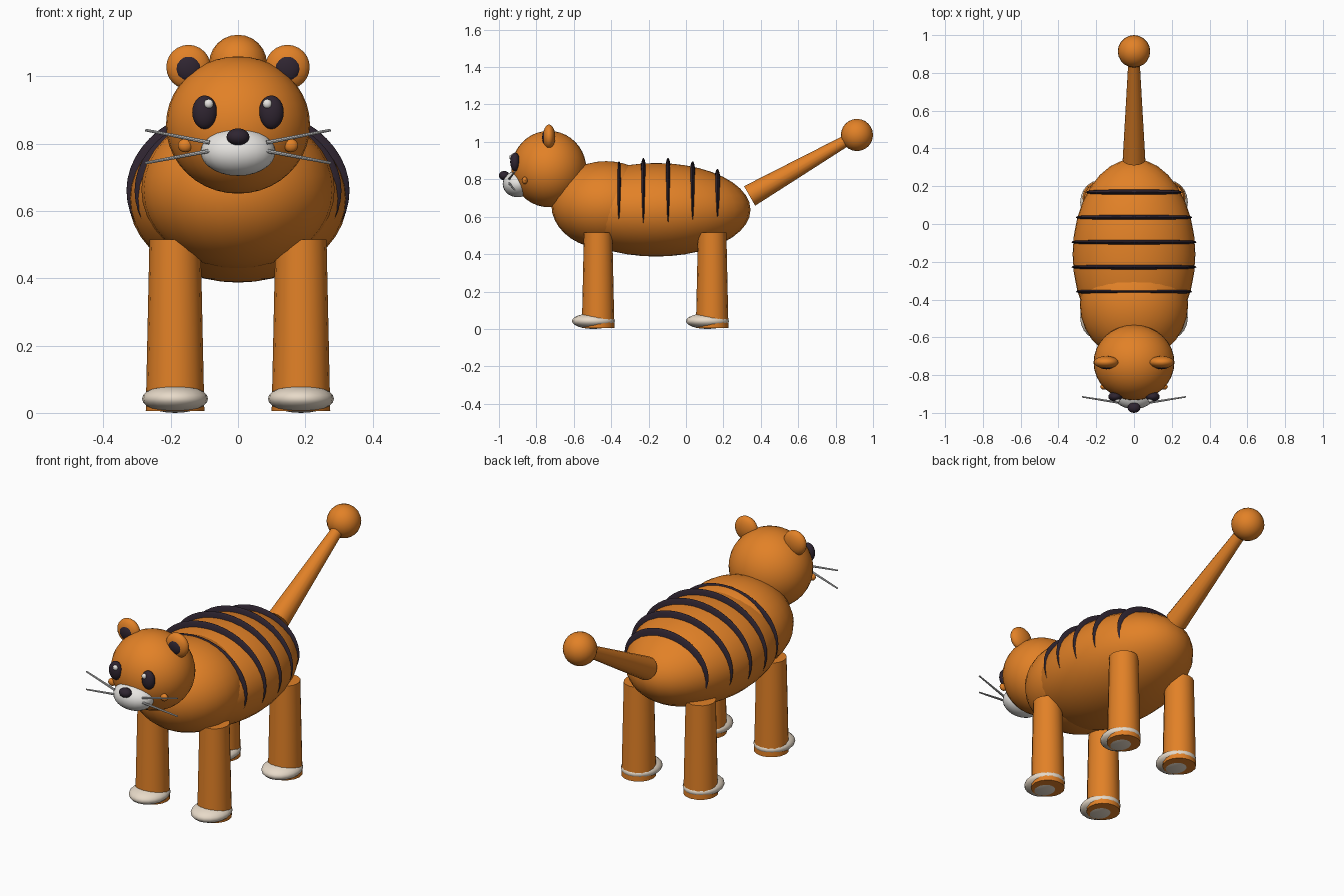
import bpy, math
from mathutils import Vector

if "Cube" in bpy.data.objects:
    bpy.data.objects.remove(bpy.data.objects["Cube"])


def material(name, rgb):
    m = bpy.data.materials.new(name)
    m.diffuse_color = (*rgb, 1)
    m.use_nodes = True
    m.node_tree.nodes["Principled BSDF"].inputs["Base Color"].default_value = m.diffuse_color
    return m


ORANGE = material("orange fur", (0.76, 0.22, 0.02))
DARK = material("dark plum", (0.028, 0.018, 0.030))
CREAM = material("cream", (0.80, 0.70, 0.58))
WHITE = material("soft white", (0.82, 0.80, 0.77))
GREY = material("whisker grey", (0.62, 0.62, 0.62))


def finish(name, mat):
    ob = bpy.context.object
    ob.name = name
    ob.data.materials.append(mat)
    bpy.ops.object.shade_smooth_by_angle(angle=math.radians(40))
    return ob


def ellipsoid(name, centre, radii, mat, segs=24, rings=14):
    bpy.ops.mesh.primitive_uv_sphere_add(segments=segs, ring_count=rings, radius=1, location=centre)
    bpy.context.object.scale = radii
    bpy.ops.object.transform_apply(location=False, rotation=False, scale=True)
    return finish(name, mat)


def rod(name, a, b, r1, r2, mat, sides=16):
    """Tapered cylinder from a to b."""
    a, b = Vector(a), Vector(b)
    bpy.ops.mesh.primitive_cone_add(vertices=sides, radius1=r1, radius2=r2,
                                    depth=(b - a).length, location=(a + b) / 2)
    bpy.context.object.rotation_euler = (b - a).to_track_quat('Z', 'Y').to_euler()
    return finish(name, mat)


# torso and chest
BODY_Y, BODY_R = -0.16, (0.325, 0.505, 0.25)
ellipsoid("body", (0, BODY_Y, 0.637), BODY_R, ORANGE, 32, 20)
ellipsoid("chest", (0, -0.427, 0.663), (0.287, 0.293, 0.234), ORANGE, 28, 18)

# stripes: thin discs that just break through the back
for i, y in enumerate((-0.358, -0.228, -0.096, 0.035, 0.168)):
    k = math.sqrt(1 - ((y - BODY_Y) / BODY_R[1]) ** 2)
    ellipsoid(f"stripe_{i + 1}", (0, y, 0.66), (0.334 * k, 0.025, 0.257 * k), DARK, 32, 24)

# head, muzzle, nose
ellipsoid("head", (0, -0.733, 0.855), (0.214, 0.2, 0.204), ORANGE, 32, 20)
ellipsoid("muzzle", (0, -0.90, 0.775), (0.111, 0.08, 0.071), WHITE)
ellipsoid("nose", (0, -0.972, 0.82), (0.034, 0.028, 0.025), DARK, 16, 10)

for side, s in (("left", 1), ("right", -1)):
    # ears
    ellipsoid(f"ear_{side}", (s * 0.147, -0.732, 1.027), (0.066, 0.033, 0.066), ORANGE, 20, 12)
    ellipsoid(f"inner_ear_{side}", (s * 0.147, -0.753, 1.024), (0.039, 0.016, 0.039), DARK, 16, 10)
    # eyes with highlights, cheek spots
    ellipsoid(f"eye_{side}", (s * 0.099, -0.914, 0.893), (0.037, 0.026, 0.050), DARK, 20, 12)
    ellipsoid(f"eye_highlight_{side}", (s * 0.087, -0.934, 0.918), (0.014, 0.011, 0.014), WHITE, 12, 8)
    ellipsoid(f"cheek_{side}", (s * 0.157, -0.862, 0.794), (0.022, 0.015, 0.020), ORANGE, 12, 8)
    # whiskers
    for lvl, z1, z2 in (("upper", 0.803, 0.840), ("lower", 0.778, 0.742)):
        rod(f"whisker_{lvl}_{side}", (s * 0.085, -0.945, z1), (s * 0.275, -0.915, z2),
            0.006, 0.004, GREY, 8)
    # legs and paws
    for end, y in (("front", -0.47), ("hind", 0.14)):
        rod(f"{end}_leg_{side}", (s * 0.187, y, 0.006), (s * 0.187, y, 0.515), 0.087, 0.076, ORANGE)
        ellipsoid(f"{end}_paw_{side}", (s * 0.187, y - 0.025, 0.042), (0.098, 0.115, 0.042), CREAM, 20, 12)

# tail
rod("tail", (0, 0.34, 0.711), (0, 0.88, 1.02), 0.06, 0.029, ORANGE)
ellipsoid("tail_tip", (0, 0.914, 1.037), (0.086, 0.086, 0.086), ORANGE, 20, 12)
